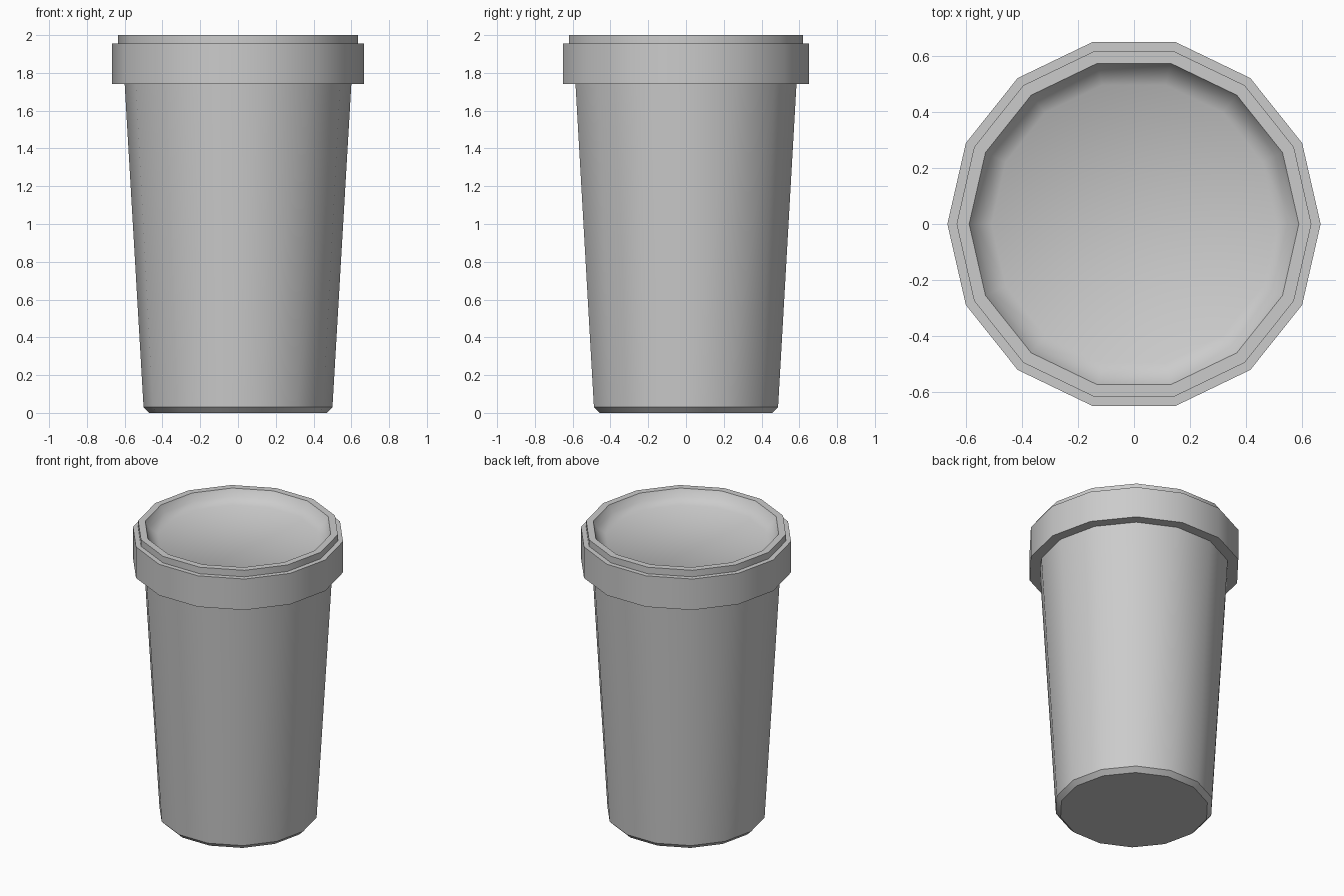
import bpy, bmesh
from math import cos, sin, tau, radians

if "Cube" in bpy.data.objects:
    bpy.data.objects.remove(bpy.data.objects["Cube"])

SIDES = 14

def lathe(name, profile):
    """Spin an (r, z) profile into rings; r = 0 at an end is capped flat."""
    bm = bmesh.new()
    rings = [[bm.verts.new((r * cos(tau * i / SIDES), r * sin(tau * i / SIDES), z))
              for i in range(SIDES)] for r, z in profile]
    for a, b in zip(rings, rings[1:]):
        for i in range(SIDES):
            j = (i + 1) % SIDES
            bm.faces.new((a[i], a[j], b[j], b[i]))
    return bm, rings

def finish(name, bm):
    bmesh.ops.recalc_face_normals(bm, faces=bm.faces)
    mesh = bpy.data.meshes.new(name)
    bm.to_mesh(mesh)
    bm.free()
    ob = bpy.data.objects.new(name, mesh)
    bpy.context.collection.objects.link(ob)
    bpy.ops.object.select_all(action='DESELECT')
    ob.select_set(True)
    bpy.context.view_layer.objects.active = ob
    bpy.ops.object.shade_smooth_by_angle(angle=radians(40))

# Tapered cup with a chamfered foot
bm, rings = lathe("cup", [(0.47, 0), (0.50, 0.03), (0.60, 1.74)])
bm.faces.new(rings[0][::-1])
bm.faces.new(rings[-1])
finish("cup", bm)

# Stepped lid with a raised rim and shallow recessed top
bm, rings = lathe("lid", [(0.60, 1.74), (0.668, 1.74), (0.668, 1.955), (0.635, 1.955),
                          (0.635, 2.0), (0.59, 2.0), (0.565, 1.955), (0.51, 1.92)])
bm.faces.new(rings[0][::-1])
bm.faces.new(rings[-1])
finish("lid", bm)
